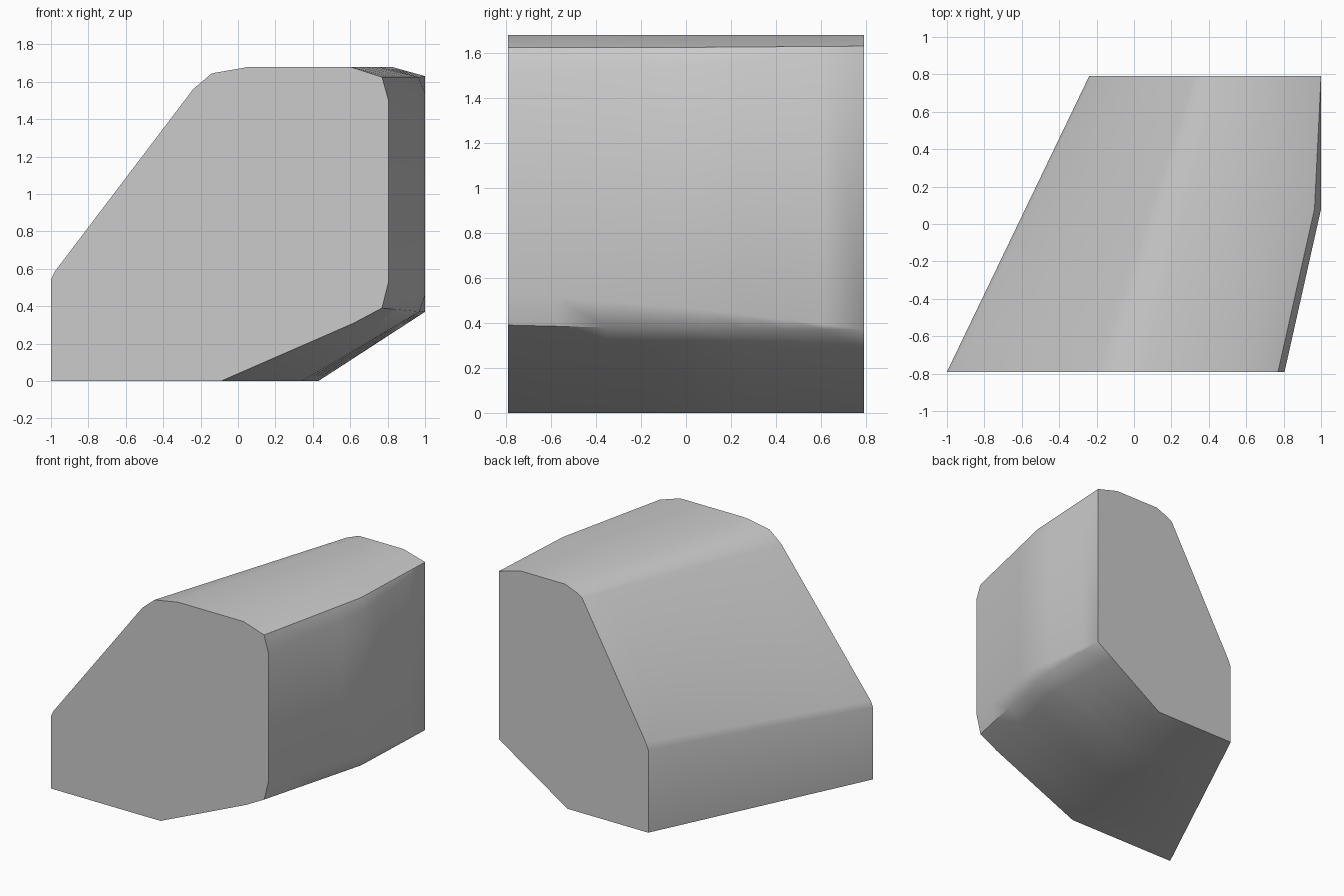
import bpy
import bmesh
from math import radians

cube = bpy.data.objects.get("Cube")
if cube:
    bpy.data.objects.remove(cube, do_unlink=True)

HALF_DEPTH = 0.79
KINK_Y = 0.08
ROWS = 4


def lerp(a, b, t):
    return tuple(p + (q - p) * t for p, q in zip(a, b))


# Matching (x, z) outlines: the sloping side, then the rounded upright side
front_slope = [(-1, 0), (-1, .54), (-.98, .585), (-.24, 1.56), (-.14, 1.645), (.06, 1.68)]
back_slope = [(-.24, 0), (-.24, .62), (-.22, .67), (.31, 1.615), (.35, 1.64), (.45, 1.68)]
front_side = [(.6, 1.68), (.77, 1.625), (.805, 1.5), (.805, .53), (.77, .39), (.62, .31), (-.09, 0)]
kink_side = [(.75, 1.68), (.965, 1.625), (1, 1.54), (1, .46), (.97, .37), (.86, .305), (.34, 0)]
back_side = [(.82, 1.68), (1, 1.63), (1, 1.63), (1, .37), (1, .37), (.86, .279), (.43, 0)]

# The sloping side runs straight through, the upright side bends at the kink
t_kink = (KINK_Y + HALF_DEPTH) / (2 * HALF_DEPTH)
kink_slope = [lerp(a, b, t_kink) for a, b in zip(front_slope, back_slope)]
stations = [
    (-HALF_DEPTH, front_slope + front_side),
    (KINK_Y, kink_slope + kink_side),
    (HALF_DEPTH, back_slope + back_side),
]

# Loft the body through the stations
bm = bmesh.new()
rings = []
for (y0, start), (y1, end) in zip(stations, stations[1:]):
    for row in range(ROWS + 1):
        if rings and row == 0:
            continue
        t = row / ROWS
        y = y0 + (y1 - y0) * t
        outline = [lerp(a, b, t) for a, b in zip(start, end)]
        rings.append([bm.verts.new((x, y, z)) for x, z in outline])

count = len(rings[0])
for a, b in zip(rings, rings[1:]):
    for i in range(count):
        j = (i + 1) % count
        bm.faces.new((a[i], a[j], b[j], b[i]))
bm.faces.new(rings[0])
bm.faces.new(rings[-1])
bmesh.ops.remove_doubles(bm, verts=bm.verts, dist=0.0001)
bmesh.ops.recalc_face_normals(bm, faces=bm.faces)

mesh = bpy.data.meshes.new("wedge_body")
bm.to_mesh(mesh)
bm.free()
body = bpy.data.objects.new("wedge_body", mesh)
bpy.context.collection.objects.link(body)

# Plain grey surface
grey = bpy.data.materials.new("light_grey")
grey.use_nodes = True
colour = (0.6, 0.6, 0.6, 1)
grey.diffuse_color = colour
grey.node_tree.nodes["Principled BSDF"].inputs["Base Color"].default_value = colour
mesh.materials.append(grey)

# Soft fillets with crisp end faces
bpy.ops.object.select_all(action='DESELECT')
body.select_set(True)
bpy.context.view_layer.objects.active = body
bpy.ops.object.shade_smooth_by_angle(angle=radians(45))
